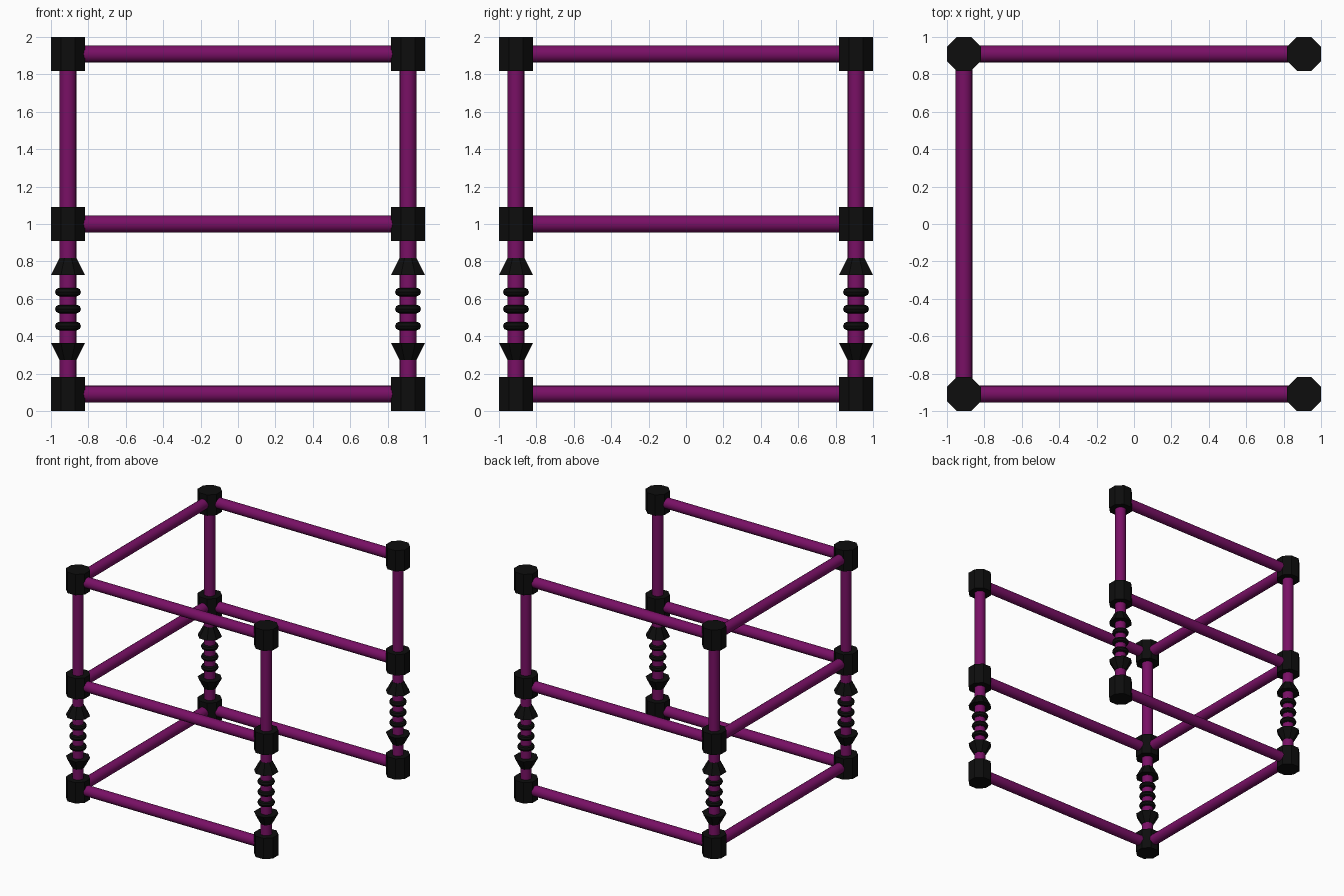
import bpy
from math import pi, cos

if "Cube" in bpy.data.objects:
    bpy.data.objects.remove(bpy.data.objects["Cube"])

U = 1 / 11          # module: joint radius and spacing unit
P = 10 * U          # post distance from centre
TUBE = U / 2
OCT = 1 / cos(pi / 8)   # flat-to-flat size to corner radius


def material(name, colour):
    m = bpy.data.materials.new(name)
    m.diffuse_color = colour
    m.use_nodes = True
    m.node_tree.nodes["Principled BSDF"].inputs["Base Color"].default_value = m.diffuse_color
    return m


purple = material("purple_tube", (0.19, 0.005, 0.13, 1))
black = material("black_plastic", (0.004, 0.004, 0.004, 1))


def finish(name, mat, smooth):
    o = bpy.context.object
    o.name = name
    o.data.materials.append(mat)
    if smooth:
        bpy.ops.object.shade_smooth_by_angle()
    return o


def tube(name, loc, length, rot=(0, 0, 0)):
    bpy.ops.mesh.primitive_cylinder_add(vertices=16, radius=TUBE, depth=length,
                                        location=loc, rotation=rot)
    finish(name, purple, True)


def octagon(name, loc, r_bottom, r_top, height):
    bpy.ops.mesh.primitive_cone_add(vertices=8, radius1=r_bottom * OCT, radius2=r_top * OCT,
                                    depth=height, location=loc, rotation=(0, 0, pi / 8))
    finish(name, black, False)


LEVELS = (("bottom", U), ("middle", 11 * U), ("top", 21 * U))
RAIL = 2 * P - 1.8 * U

# Corner posts with joints, grip flares and grip rings
for ys, depth in ((-1, "front"), (1, "back")):
    for xs, side in ((-1, "left"), (1, "right")):
        x, y, tag = xs * P, ys * P, f"{depth}_{side}"
        tube(f"post_{tag}", (x, y, 11 * U), 20 * U)
        for level, z in LEVELS:
            octagon(f"joint_{level}_{tag}", (x, y, z), U, U, 2 * U)
        octagon(f"lower_flare_{tag}", (x, y, 3.5 * U), TUBE, U, U)
        octagon(f"upper_flare_{tag}", (x, y, 8.5 * U), U, TUBE, U)
        for i in (5, 6, 7):
            bpy.ops.mesh.primitive_torus_add(location=(x, y, i * U), major_segments=16,
                                             minor_segments=8, major_radius=TUBE * 1.03,
                                             minor_radius=U / 4)
            finish(f"grip_ring_{i - 4}_{tag}", black, True)

# Horizontal rails: front, back and left; the right side stays open
for level, z in LEVELS:
    tube(f"front_rail_{level}", (0, -P, z), RAIL, (0, pi / 2, 0))
    tube(f"back_rail_{level}", (0, P, z), RAIL, (0, pi / 2, 0))
    tube(f"left_rail_{level}", (-P, 0, z), RAIL, (pi / 2, 0, 0))
